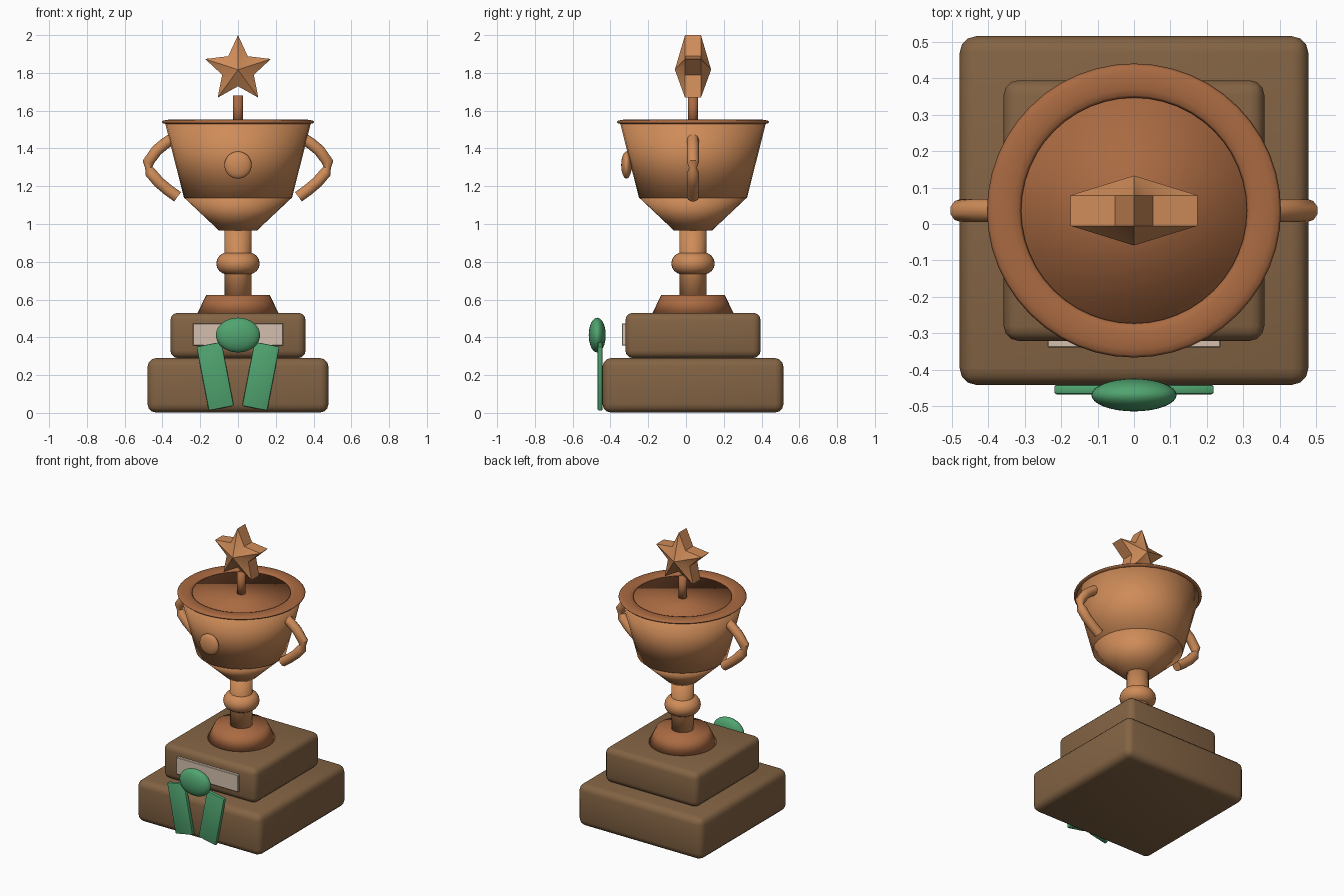
import bpy, bmesh, math
from mathutils import Matrix

if "Cube" in bpy.data.objects:
    bpy.data.objects.remove(bpy.data.objects["Cube"])

CY = 0.037  # depth position of the trophy axis


def material(name, rgb):
    m = bpy.data.materials.new(name)
    m.diffuse_color = (*rgb, 1)
    m.use_nodes = True
    m.node_tree.nodes["Principled BSDF"].inputs["Base Color"].default_value = m.diffuse_color
    return m


COPPER = material("copper", (0.62, 0.26, 0.098))
DARK = material("dark_copper", (0.40, 0.144, 0.054))
WOOD = material("wood_brown", (0.23, 0.127, 0.058))
GREEN = material("ribbon_green", (0.08, 0.37, 0.16))
PLATE = material("plaque_beige", (0.66, 0.53, 0.43))


def finish(name, bm, mat, smooth=True):
    bmesh.ops.recalc_face_normals(bm, faces=bm.faces)
    for f in bm.faces:
        f.smooth = smooth
    me = bpy.data.meshes.new(name)
    bm.to_mesh(me)
    bm.free()
    ob = bpy.data.objects.new(name, me)
    bpy.context.collection.objects.link(ob)
    me.materials.append(mat)
    return ob


def smooth_by_angle(ob, degrees):
    bpy.ops.object.select_all(action='DESELECT')
    ob.select_set(True)
    bpy.context.view_layer.objects.active = ob
    bpy.ops.object.shade_smooth_by_angle(angle=math.radians(degrees))


def box(name, centre, size, mat, bevel=0, segments=3, turn=0):
    bm = bmesh.new()
    bmesh.ops.create_cube(bm, size=1, matrix=Matrix.Diagonal((*size, 1)))
    if bevel:
        bmesh.ops.bevel(bm, geom=bm.edges[:], offset=bevel, segments=segments,
                        profile=0.5, affect='EDGES')
    bm.transform(Matrix.Translation(centre) @ Matrix.Rotation(turn, 4, 'Y'))
    ob = finish(name, bm, mat, False)
    smooth_by_angle(ob, 35)
    return ob


def cone(name, r0, r1, z0, z1, mat, sides=32):
    bm = bmesh.new()
    bmesh.ops.create_cone(bm, cap_ends=True, segments=sides, radius1=r0, radius2=r1,
                          depth=z1 - z0,
                          matrix=Matrix.Translation((0, CY, (z0 + z1) / 2)))
    return finish(name, bm, mat)


def ellipsoid(name, centre, radii, mat):
    bm = bmesh.new()
    bmesh.ops.create_uvsphere(bm, u_segments=32, v_segments=16, radius=1,
                              matrix=Matrix.Translation(centre) @ Matrix.Diagonal((*radii, 1)))
    return finish(name, bm, mat)


def ring(name, major, minor, z, flat, mat, n=48, m=12):
    bm = bmesh.new()
    rows = []
    for i in range(n):
        a = 2 * math.pi * i / n
        row = []
        for j in range(m):
            b = 2 * math.pi * j / m
            r = major + minor * math.cos(b)
            row.append(bm.verts.new((r * math.cos(a), CY + r * math.sin(a),
                                     z + flat * math.sin(b))))
        rows.append(row)
    for i in range(n):
        p, q = rows[i], rows[(i + 1) % n]
        for j in range(m):
            k = (j + 1) % m
            bm.faces.new((p[j], q[j], q[k], p[k]))
    return finish(name, bm, mat)


# Stepped wooden plinth with plaque
box("lower_plinth", (0, CY, 0.146), (0.958, 0.958, 0.288), WOOD, 0.045)
box("upper_plinth", (0, CY, 0.41), (0.716, 0.716, 0.24), WOOD, 0.04)
box("plaque", (0, -0.325, 0.415), (0.476, 0.03, 0.118), PLATE, 0.003, 1)

# Foot, stem and knob
cone("foot", 0.216, 0.168, 0.525, 0.625, DARK)
cone("stem", 0.071, 0.071, 0.6, 0.98, COPPER)
ring("stem_knob", 0.057, 0.058, 0.791, 0.058, COPPER, 32, 16)

# Cup: lower cone, upper bowl with darker top surface, rim
cone("lower_bowl", 0.1, 0.286, 0.965, 1.14, COPPER)
bowl = cone("upper_bowl", 0.286, 0.386, 1.138, 1.535, COPPER)
bowl.data.materials.append(DARK)
for f in bowl.data.polygons:
    if f.normal.z > 0.9:
        f.material_index = 1
ring("rim", 0.357, 0.047, 1.54, 0.013, DARK)

# Medallion on the bowl front
ellipsoid("medallion", (0, -0.315, 1.312), (0.072, 0.028, 0.072), COPPER)

# Handles: bent tubes pinched at the elbow
PATH = [(0.35, 1.45, 1), (0.385, 1.427, 1), (0.43, 1.39, 1), (0.475, 1.328, 1),
        (0.472, 1.297, 0.65), (0.463, 1.272, 1), (0.42, 1.222, 1), (0.37, 1.18, 1),
        (0.32, 1.144, 1)]
for side, sx in (("right", 1), ("left", -1)):
    cu = bpy.data.curves.new(side + "_handle", 'CURVE')
    cu.dimensions = '3D'
    cu.bevel_depth = 0.032
    cu.bevel_resolution = 3
    cu.use_fill_caps = True
    sp = cu.splines.new('POLY')
    sp.points.add(len(PATH) - 1)
    for p, (x, z, r) in zip(sp.points, PATH):
        p.co = (sx * x, CY, z, 1)
        p.radius = r
    ob = bpy.data.objects.new(side + "_handle", cu)
    bpy.context.collection.objects.link(ob)
    cu.materials.append(COPPER)
    bpy.ops.object.select_all(action='DESELECT')
    ob.select_set(True)
    bpy.context.view_layer.objects.active = ob
    bpy.ops.object.convert(target='MESH')
    smooth_by_angle(bpy.context.view_layer.objects.active, 45)

# Star on a short post
cone("star_post", 0.027, 0.027, 1.52, 1.68, DARK, 16)
bm = bmesh.new()
layers = []
for s in (-1, 1):
    pts = []
    for i in range(10):
        r = 0.183 if i % 2 == 0 else 0.088
        a = math.pi * i / 5
        pts.append(bm.verts.new((r * math.sin(a), CY + s * 0.042, 1.817 + r * math.cos(a))))
    apex = bm.verts.new((0, CY + s * 0.096, 1.817))
    for i in range(10):
        bm.faces.new((pts[i], pts[(i + 1) % 10], apex))
    layers.append(pts)
for i in range(10):
    j = (i + 1) % 10
    bm.faces.new((layers[0][i], layers[0][j], layers[1][j], layers[1][i]))
smooth_by_angle(finish("star", bm, COPPER), 50)

# Ribbon: knot and two tails
ellipsoid("ribbon_knot", (0, -0.47, 0.412), (0.117, 0.045, 0.092), GREEN)
for side, sx in (("right", 1), ("left", -1)):
    box(side + "_ribbon_tail", (sx * 0.121, -0.455, 0.194), (0.135, 0.026, 0.345),
        GREEN, 0.006, 2, sx * 0.19)
